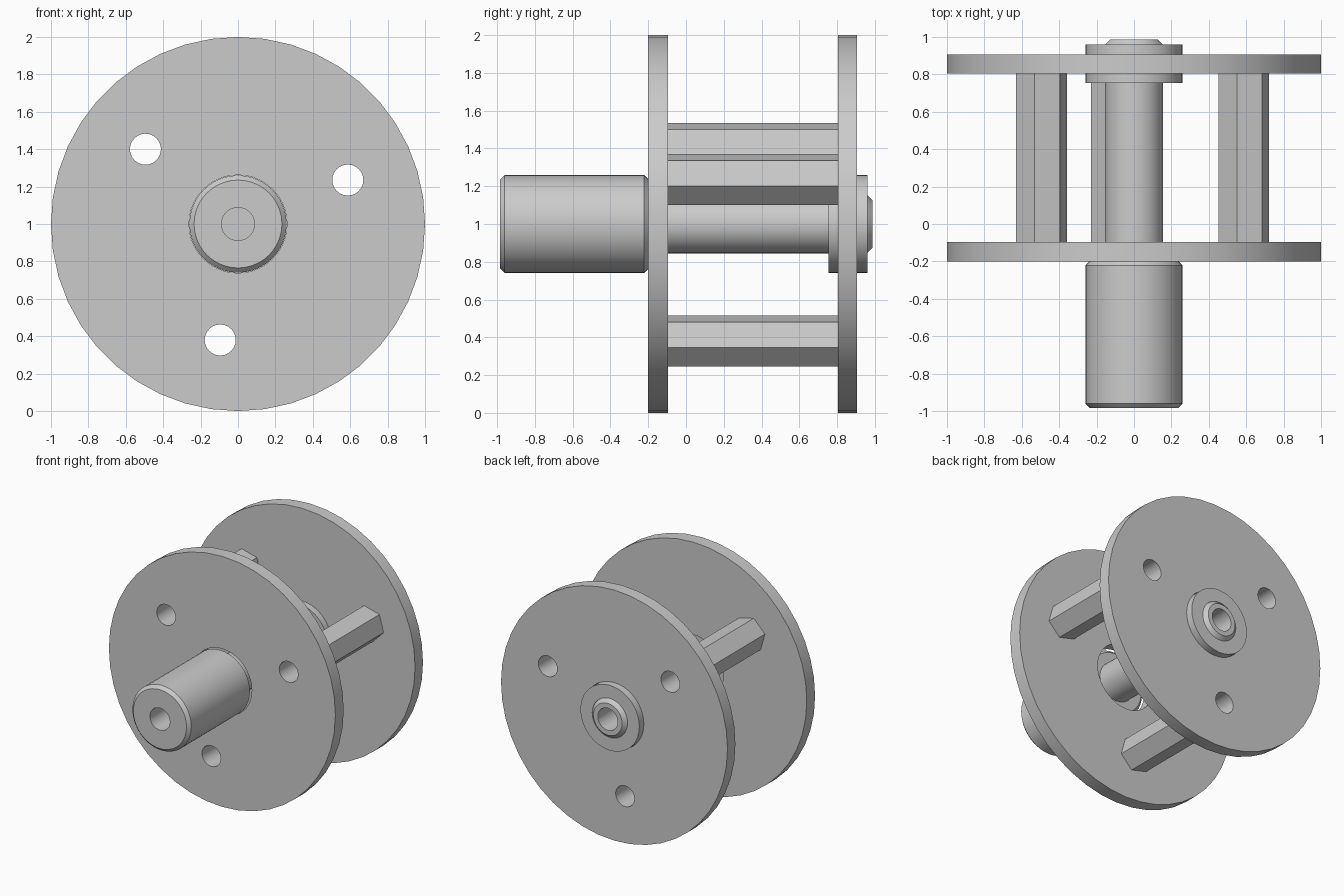
import bpy, bmesh, math

cube = bpy.data.objects.get("Cube")
if cube:
    bpy.data.objects.remove(cube, do_unlink=True)

steel = bpy.data.materials.new("light_grey_metal")
steel.use_nodes = True
GREY = (0.6, 0.6, 0.6, 1)
steel.diffuse_color = GREY
steel.node_tree.nodes["Principled BSDF"].inputs["Base Color"].default_value = GREY

AXIS_Z = 1.0


def finish(name, bm):
    bmesh.ops.recalc_face_normals(bm, faces=bm.faces[:])
    mesh = bpy.data.meshes.new(name)
    bm.to_mesh(mesh)
    bm.free()
    mesh.materials.append(steel)
    mesh.shade_smooth()
    mesh.set_sharp_from_angle(angle=math.radians(30))
    obj = bpy.data.objects.new(name, mesh)
    bpy.context.scene.collection.objects.link(obj)
    return obj


def ring(x, z, radius, sides, turn=0.0):
    """Points of a regular polygon in the xz plane."""
    angles = [turn + math.tau * i / sides for i in range(sides)]
    return [(x + radius * math.cos(a), z + radius * math.sin(a)) for a in angles]


def prism(name, loops, y0, y1):
    """Extrude an outline (first loop) with holes (other loops) along y."""
    bm = bmesh.new()
    ends = ([], [])
    for loop in loops:
        rows = [[bm.verts.new((x, y, z)) for x, z in loop] for y in (y0, y1)]
        for i in range(len(loop)):
            j = (i + 1) % len(loop)
            bm.faces.new((rows[0][i], rows[0][j], rows[1][j], rows[1][i]))
            for end, row in zip(ends, rows):
                end.append(bm.edges.get((row[i], row[j])))
    for end, direction in zip(ends, (-1, 1)):
        bmesh.ops.triangle_fill(bm, edges=end, use_beauty=True,
                                normal=(0, direction, 0))
    return finish(name, bm)


def lathe(name, profile, sides=40, closed=False):
    """Spin (radius, y) points around the main axis."""
    bm = bmesh.new()
    rows = []
    for radius, y in profile:
        if radius == 0:
            rows.append([bm.verts.new((0, y, AXIS_Z))] * sides)
        else:
            rows.append([bm.verts.new((x, y, z))
                         for x, z in ring(0, AXIS_Z, radius, sides)])
    pairs = list(zip(rows, rows[1:]))
    if closed:
        pairs.append((rows[-1], rows[0]))
    for a, b in pairs:
        for i in range(sides):
            j = (i + 1) % sides
            bm.faces.new(list(dict.fromkeys((a[i], a[j], b[j], b[i]))))
    return finish(name, bm)


# Bolt positions, shared by the plates and the spacers
BOLTS = {"upper_right": (-0.495, 1.4), "upper_left": (0.587, 1.235),
         "lower": (-0.095, 0.38)}
BOLT_R, HUB_R = 0.083, 0.262
bolt_holes = [ring(x, z, BOLT_R, 24) for x, z in BOLTS.values()]

# Two round plates with bolt holes and a hub opening
for name, y0, y1 in (("front_plate", -0.2, -0.095), ("back_plate", 0.805, 0.905)):
    outline = ring(0, AXIS_Z, 1.0, 44)
    prism(name, [outline, ring(0, AXIS_Z, HUB_R, 40)] + bolt_holes, y0, y1)

# Hollow hexagonal spacers between the plates
for (name, (x, z)), hole in zip(BOLTS.items(), bolt_holes):
    hexagon = ring(x, z, 0.14, 6, math.radians(45.5))
    prism(name + "_spacer", [hexagon, hole], -0.095, 0.805)

# Stepped shaft with chamfered ends and a blind bore at each end
lathe("stepped_shaft", [
    (0, -0.6), (0.088, -0.6), (0.088, -0.985),
    (0.235, -0.985), (0.26, -0.96), (0.26, -0.222), (0.235, -0.197),
    (0.155, -0.197), (0.155, 0.958), (0.127, 0.987),
    (0.088, 0.987), (0.088, 0.65), (0, 0.65)])

# Bushing seated in the back plate
lathe("back_bushing", [(0.156, 0.755), (0.26, 0.755), (0.26, 0.96), (0.156, 0.96)],
      closed=True)
